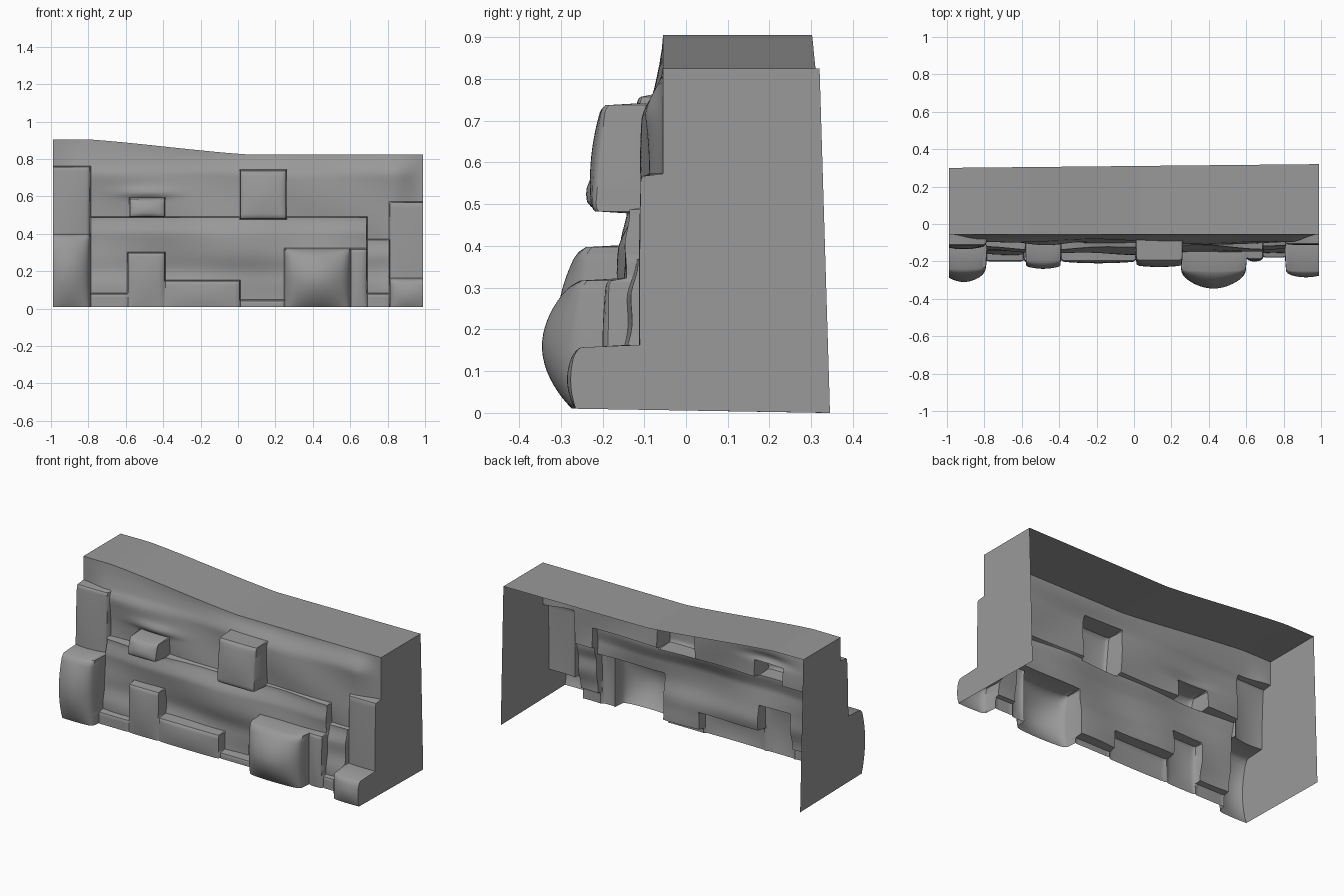
import bpy, bmesh
from math import sin, cos, pi, exp

if "Cube" in bpy.data.objects:
    bpy.data.objects.remove(bpy.data.objects["Cube"])

W = 0.99          # half width
Z0, ZT = 0.01, 0.825
# relief blocks: x0, x1, z0, z1, edge y, extra bulge, edge rounding
BLOCKS = [
    (-2.0, -0.79, -1, 0.76, -0.115, 0.02, 0.02),    # left column
    (-2.0, -0.79, -1, 0.40, -0.25, 0.06, 0.035),    # left foot
    (-0.79, -0.59, -1, 0.08, -0.20, 0.0, 0.015),
    (-0.59, -0.39, -1, 0.30, -0.20, 0.015, 0.02),
    (-0.39, 0.01, -1, 0.15, -0.20, 0.01, 0.02),
    (0.01, 0.25, -1, 0.045, -0.19, 0.0, 0.015),
    (0.25, 0.60, -1, 0.32, -0.26, 0.085, 0.035),    # large boulder
    (0.60, 0.69, -1, 0.32, -0.19, 0.01, 0.02),
    (0.69, 0.81, -1, 0.08, -0.18, 0.0, 0.015),
    (0.81, 2.0, -1, 0.57, -0.108, 0.005, 0.015),    # right column
    (0.81, 2.0, -1, 0.16, -0.26, 0.025, 0.03),      # right foot
    (-0.58, -0.39, 0.49, 0.59, -0.205, 0.02, 0.02), # small knob
    (0.01, 0.26, 0.48, 0.74, -0.20, 0.015, 0.025),  # square knob
]
rock = bpy.data.materials.new("grey_rock")
rock.diffuse_color = (0.32, 0.32, 0.32, 1)
rock.use_nodes = True
rock.node_tree.nodes["Principled BSDF"].inputs["Base Color"].default_value = rock.diffuse_color


def smooth(t):
    t = max(0.0, min(1.0, t))
    return t * t * (3 - 2 * t)


def top_z(x):
    # level on both ends with a straight slope between
    t = max(0.0, min(1.0, (0.04 - x) / 0.84))
    return 0.825 + 0.08 * (0.75 * t + 0.25 * smooth(t))


def base_y(x, z):
    # recessed upper wall, fading to a straight rim at the top and sides
    t = max(0.0, min(1.0, (ZT - z) / 0.12))
    edge = smooth((W - abs(x)) / 0.16)
    y = -0.055 - 0.04 * smooth(t) * edge
    y += 0.015 * sin(5.5 * x + 4 * z) * cos(9 * z + 2 * x) * t * edge
    y -= 0.02 * exp(-((x + 0.48) / 0.14) ** 2 - ((z - 0.62) / 0.025) ** 2)
    # protruding middle ledge
    ledge = 0.49 if x < 0.69 else 0.37
    if -0.79 < x < 0.81 and z < ledge:
        m = -0.125 - 0.025 * smooth((ledge - z) / 0.1)
        m += 0.010 * sin(4.5 * x + 14 * z) + 0.012 * exp(-((z - 0.2) / 0.06) ** 2)
        m += 0.006 * sin(11 * x - 5 * z)
        y = min(y, m)
    return y


def front_y(x, z):
    y = base_y(x, z)
    for x0, x1, z0, z1, ye, b, r in BLOCKS:
        if not (x0 < x < x1 and z0 < z < z1):
            continue
        bx0, bx1, bz0 = max(x0, -1.03), min(x1, 1.03), max(z0, 0.0)
        u, v = (x - bx0) / (bx1 - bx0), (z - bz0) / (z1 - bz0)
        d = ye - b * max(0, sin(pi * u)) ** 0.7 * max(0, sin(pi * v)) ** 0.8
        if z0 > 0:
            d -= 0.025 * (1 - v)
        # rounded shoulders on the exposed edges
        for gap in (x - x0, x1 - x, z1 - z, z - z0):
            if gap < r:
                k = 1 - gap / r
                d += 0.6 * r * (1 - (1 - k * k) ** 0.5)
        y = min(y, d)
    return y


def back_y(x, z):
    s = (x / W + 1) / 2
    low, high = 0.33 + 0.015 * s, 0.30 + 0.02 * s
    return low + (high - low) * z / top_z(x)


def lines(a, b, step, breaks):
    # even spacing, with a tight pair of lines at every block edge
    n = round((b - a) / step)
    pairs = {round(e + d, 4) for e in breaks if a < e < b for d in (-0.003, 0.003, -0.013, 0.013)}
    even = [a + (b - a) * i / n for i in range(n + 1)]
    keep = [p for p in even if p in (a, b) or all(abs(p - q) > 0.004 for q in pairs)]
    return sorted(keep + [q for q in pairs if a < q < b])


def sheet(name, rows, flip=False):
    bm = bmesh.new()
    g = [[bm.verts.new(p) for p in row] for row in rows]
    for r0, r1 in zip(g, g[1:]):
        for i in range(len(r0) - 1):
            f = [r0[i], r0[i + 1], r1[i + 1], r1[i]]
            bm.faces.new(f[::-1] if flip else f)
    me = bpy.data.meshes.new(name)
    bm.to_mesh(me)
    bm.free()
    me.materials.append(rock)
    ob = bpy.data.objects.new(name, me)
    bpy.context.collection.objects.link(ob)
    return ob


xs = lines(-W, W, 0.015, {e for b in BLOCKS for e in b[:2]})
zs = lines(Z0, ZT, 0.015, {e for b in BLOCKS for e in b[2:4]} | {0.37})


def front_point(x, z):
    zz = z if z < 0.765 else 0.765 + (z - 0.765) * (top_z(x) - 0.765) / (ZT - 0.765)
    return (x, front_y(x, z), zz)


# carved rock front
front = sheet("rock_front", [[front_point(x, z) for x in xs] for z in zs])
bpy.ops.object.select_all(action='DESELECT')
front.select_set(True)
bpy.context.view_layer.objects.active = front
bpy.ops.object.shade_smooth_by_angle(angle=0.7)

# flat top
rim = [front_point(x, ZT) for x in xs]
sheet("top_slab", [rim, [(x, back_y(x, z), z) for x, y, z in rim]])

# side walls follow the front outline; back and underside stay open
for name, x in (("left_wall", -W), ("right_wall", W)):
    edge = [front_point(x, z) for z in zs]
    back = [(x, back_y(x, z), 0.0 if i == 0 else z) for i, (_, y, z) in enumerate(edge)]
    sheet(name, [edge, back], flip=x > 0)
